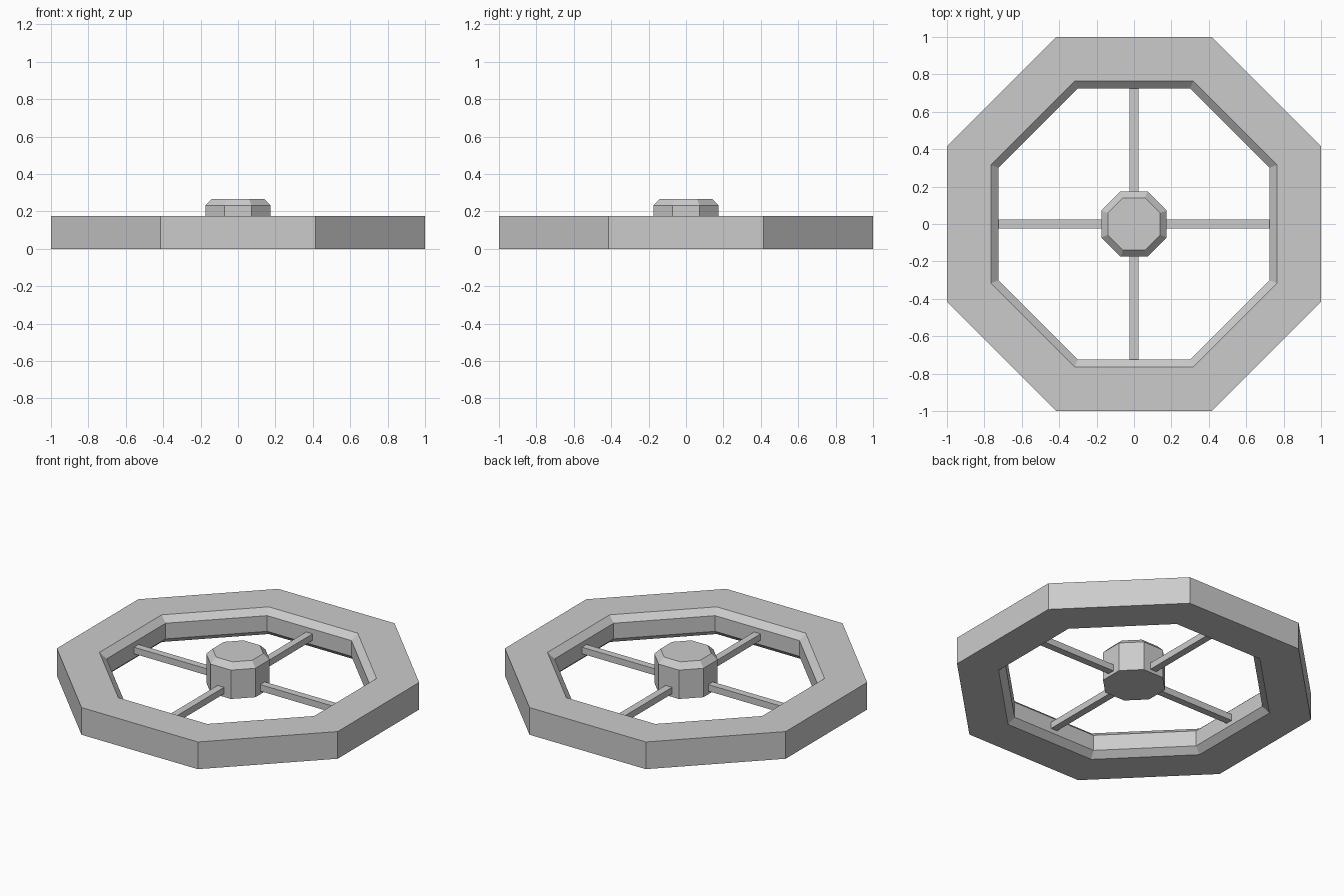
import bpy, bmesh
from math import pi, cos, sin

if "Cube" in bpy.data.objects:
    bpy.data.objects.remove(bpy.data.objects["Cube"])

SIDES = 8


def make_object(name, bm):
    bmesh.ops.recalc_face_normals(bm, faces=bm.faces[:])
    mesh = bpy.data.meshes.new(name)
    bm.to_mesh(mesh)
    bm.free()
    obj = bpy.data.objects.new(name, mesh)
    bpy.context.collection.objects.link(obj)
    return obj


def octagon_lathe(name, profile, closed):
    """Sweep (apothem, z) points round z; open profiles get capped ends."""
    bm = bmesh.new()
    rings = []
    for apothem, z in profile:
        r = apothem / cos(pi / SIDES)
        angles = [(i + 0.5) * 2 * pi / SIDES for i in range(SIDES)]
        rings.append([bm.verts.new((r * cos(a), r * sin(a), z)) for a in angles])
    pairs = list(zip(rings, rings[1:]))
    if closed:
        pairs.append((rings[-1], rings[0]))
    else:
        bm.faces.new(rings[0])
        bm.faces.new(rings[-1])
    for low, high in pairs:
        for i in range(SIDES):
            j = (i + 1) % SIDES
            bm.faces.new((low[i], low[j], high[j], high[i]))
    return make_object(name, bm)


# Rim with chamfered inner edges
octagon_lathe("rim", [(1, 0), (1, 0.175), (0.765, 0.175), (0.725, 0.138),
                      (0.725, 0.037), (0.765, 0)], closed=True)

# Hub with chamfered top
octagon_lathe("hub", [(0.175, 0.045), (0.175, 0.231), (0.14, 0.267)], closed=False)

# Four square spokes, each slightly embedded in hub and rim
START, END, WIDTH, HEIGHT, LEVEL = 0.165, 0.73, 0.046, 0.042, 0.086
for k in range(4):
    bm = bmesh.new()
    bmesh.ops.create_cube(bm, size=1)
    bmesh.ops.scale(bm, vec=(END - START, WIDTH, HEIGHT), verts=bm.verts)
    bmesh.ops.translate(bm, vec=((START + END) / 2, 0, LEVEL), verts=bm.verts)
    make_object(f"spoke_{k + 1}", bm).rotation_euler.z = k * pi / 2
